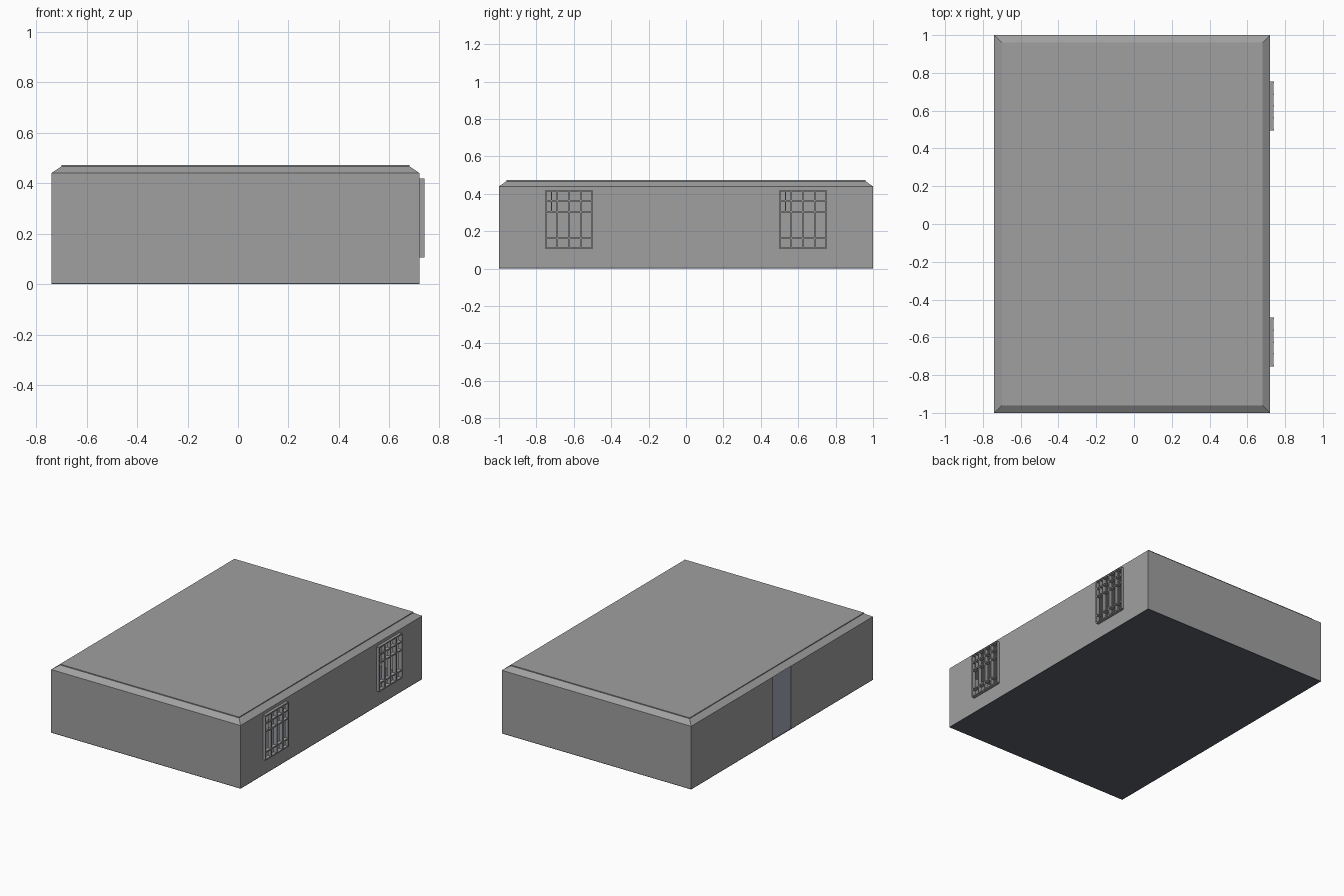
import bpy, bmesh

if "Cube" in bpy.data.objects:
    bpy.data.objects.remove(bpy.data.objects["Cube"])

def material(name, rgb):
    m = bpy.data.materials.new(name)
    m.diffuse_color = (*rgb, 1)
    m.use_nodes = True
    m.node_tree.nodes["Principled BSDF"].inputs["Base Color"].default_value = m.diffuse_color
    return m

CONCRETE = material("concrete grey", (0.35, 0.35, 0.35))
FLOOR = material("blue grey floor", (0.105, 0.115, 0.137))

X0, X1, Y, H, T = -0.74, 0.72, 1.0, 0.44, 0.006   # shell limits and wall thickness

def add_box(bm, x0, x1, y0, y1, z0, z1, inset=0.0):
    """Box whose top can be inset to make a sloped edge."""
    lo = [bm.verts.new(p) for p in ((x0, y0, z0), (x1, y0, z0), (x1, y1, z0), (x0, y1, z0))]
    i = inset
    hi = [bm.verts.new(p) for p in ((x0+i, y0+i, z1), (x1-i, y0+i, z1),
                                    (x1-i, y1-i, z1), (x0+i, y1-i, z1))]
    bm.faces.new(lo[::-1])
    bm.faces.new(hi)
    for k in range(4):
        n = (k + 1) % 4
        bm.faces.new((lo[k], lo[n], hi[n], hi[k]))

def make(name, mat, boxes):
    bm = bmesh.new()
    for b in boxes:
        add_box(bm, *b)
    me = bpy.data.meshes.new(name)
    bm.to_mesh(me)
    bm.free()
    me.materials.append(mat)
    ob = bpy.data.objects.new(name, me)
    bpy.context.collection.objects.link(ob)
    return ob

# floor slab
make("floor", FLOOR, [(X0, X1, -Y, Y, 0, 0.005)])

# plain end walls
make("front_wall", CONCRETE, [(X0, X1, -Y, -Y + T, 0.005, H)])
make("back_wall", CONCRETE, [(X0, X1, Y - T, Y, 0.005, H)])

# left wall with a full-height doorway
make("door_wall", CONCRETE, [(X0, X0 + T, -Y + T, -0.1, 0.005, H),
                             (X0, X0 + T, 0.1, Y - T, 0.005, H)])

# right wall with two window openings
W0, W1, WZ0, WZ1 = 0.5, 0.75, 0.11, 0.415
wall = [(X1 - T, X1, -Y + T, Y - T, 0.005, WZ0),
        (X1 - T, X1, -Y + T, Y - T, WZ1, H)]
for a, b in ((-Y + T, -W1), (-W0, W0), (W1, Y - T)):
    wall.append((X1 - T, X1, a, b, WZ0, WZ1))
make("window_wall", CONCRETE, wall)

# window grilles: thin upright and cross bars standing proud of the wall
B = 0.004
for name, y0 in (("front_window_grille", -W1), ("back_window_grille", W0)):
    bars = []
    for k in range(5):
        y = y0 + (W1 - W0) * k / 4
        bars.append((X1 - T, 0.74, y - B, y + B, WZ0, WZ1))
    for z in (WZ0, 0.163, 0.305, 0.363, WZ1):
        bars.append((X1 - T, 0.739, y0, y0 + W1 - W0, z - B, z + B))
    y = y0 + 0.0315                               # short extra upright in the upper lights
    bars.append((X1 - T, 0.738, y - B / 2, y + B / 2, 0.305, WZ1))
    make(name, CONCRETE, bars)

# roof with sloped edges and a thin cap
make("roof", CONCRETE, [(X0, X1, -Y, Y, H, 0.467, 0.04)])
make("roof_cap", CONCRETE, [(X0 + 0.04, X1 - 0.04, -Y + 0.04, Y - 0.04, 0.467, 0.473)])
